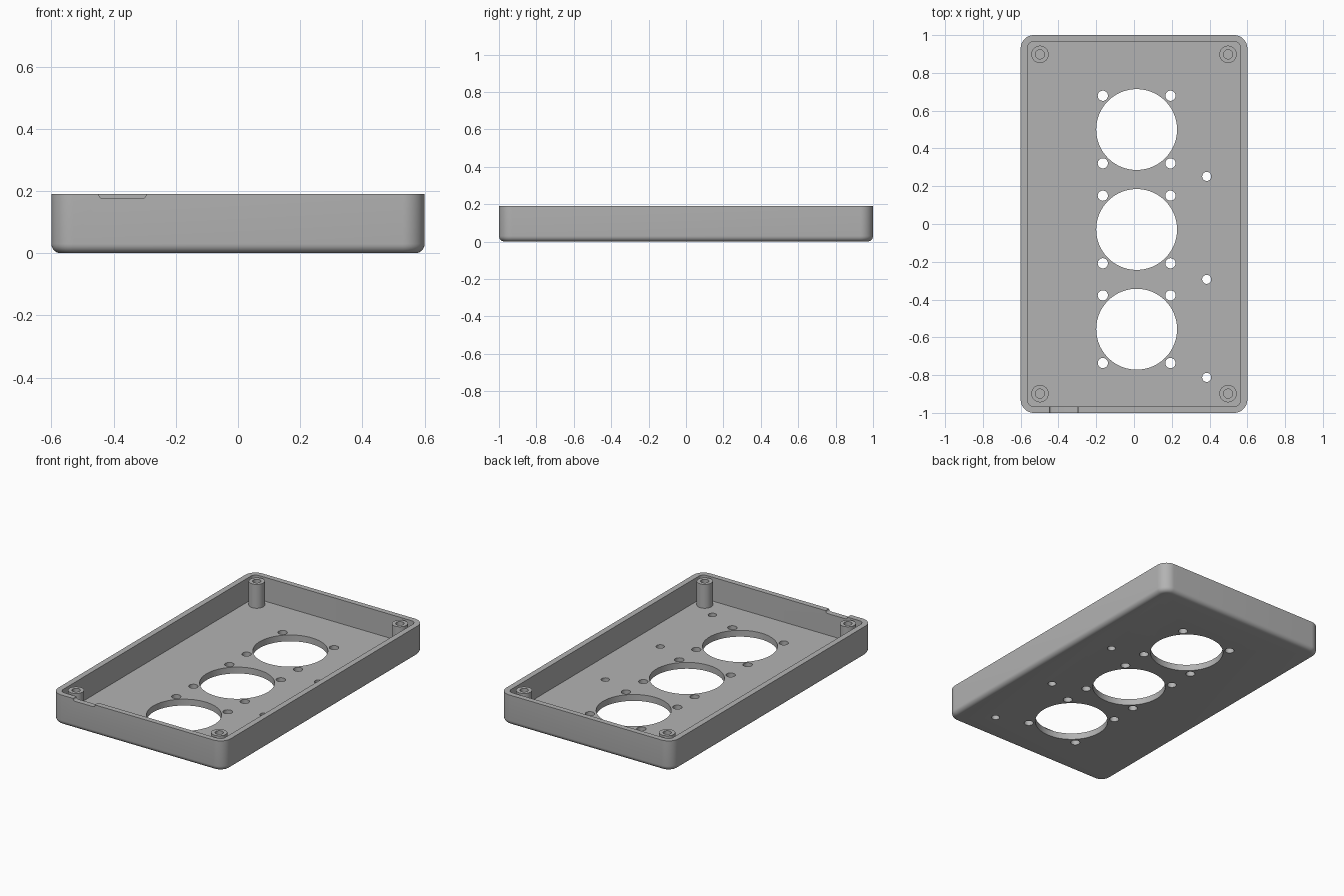
import bpy, bmesh, math

if "Cube" in bpy.data.objects:
    bpy.data.objects.remove(bpy.data.objects["Cube"])

HEIGHT, FLOOR = 0.19, 0.04
grey = bpy.data.materials.new("plain grey")
grey.diffuse_color = (0.45, 0.45, 0.45, 1)
grey.use_nodes = True
grey.node_tree.nodes["Principled BSDF"].inputs["Base Color"].default_value = grey.diffuse_color


def rounded_rect(hx, hy, r, seg=12):
    """Counter-clockwise outline of a rectangle with round corners."""
    pts = []
    for k, (sx, sy) in enumerate([(1, 1), (-1, 1), (-1, -1), (1, -1)]):
        for i in range(seg + 1):
            a = math.pi / 2 * (k + i / seg)
            pts.append((sx * (hx - r) + r * math.cos(a), sy * (hy - r) + r * math.sin(a)))
    return pts


def circle(x, y, r, seg=48):
    return [(x + r * math.cos(2 * math.pi * i / seg), y + r * math.sin(2 * math.pi * i / seg))
            for i in range(seg)]


def loft(bm, rings):
    """Closed solid through a stack of (outline, z) rings, bottom to top."""
    loops = [[bm.verts.new((x, y, z)) for x, y in pts] for pts, z in rings]
    n = len(loops[0])
    for a, b in zip(loops, loops[1:]):
        for i in range(n):
            j = (i + 1) % n
            bm.faces.new((a[i], a[j], b[j], b[i]))
    bm.faces.new(loops[0][::-1])
    bm.faces.new(loops[-1])


def make(name, bm):
    bmesh.ops.recalc_face_normals(bm, faces=bm.faces)
    mesh = bpy.data.meshes.new(name)
    bm.to_mesh(mesh)
    bm.free()
    mesh.materials.append(grey)
    ob = bpy.data.objects.new(name, mesh)
    bpy.context.collection.objects.link(ob)
    return ob


def activate(ob):
    bpy.ops.object.select_all(action='DESELECT')
    ob.select_set(True)
    bpy.context.view_layer.objects.active = ob


def cut(target, bm):
    cutter = make("cutter", bm)
    cutter.hide_render = True
    activate(target)
    mod = target.modifiers.new("cut", 'BOOLEAN')
    mod.operation, mod.solver, mod.object = 'DIFFERENCE', 'EXACT', cutter
    bpy.ops.object.modifier_apply(modifier=mod.name)
    bpy.data.objects.remove(cutter)


# Outer body with a rounded bottom edge
FILLET = 0.03
rings = []
for i in range(7):
    a = math.pi / 2 * i / 6
    d = FILLET * (1 - math.sin(a))
    rings.append((rounded_rect(0.6 - d, 1 - d, 0.07 - d), FILLET * (1 - math.cos(a))))
rings.append((rounded_rect(0.6, 1, 0.07), HEIGHT))
bm = bmesh.new()
loft(bm, rings)
tray = make("tray", bm)

# Hollow interior
bm = bmesh.new()
inner = rounded_rect(0.564, 0.966, 0.034)
loft(bm, [(inner, FLOOR), (inner, HEIGHT + 0.1)])
cut(tray, bm)

# Round openings, their screw holes and the side holes
holes = [(0.385, y, 0.024) for y in (0.252, -0.293, -0.812)]
for y in (0.5, -0.029, -0.557):
    holes.append((0.014, y, 0.214))
    holes += [(0.014 + sx * 0.179, y + sy * 0.179, 0.027) for sx in (-1, 1) for sy in (-1, 1)]
bm = bmesh.new()
for x, y, r in holes:
    pts = circle(x, y, r, 96 if r > 0.1 else 32)
    loft(bm, [(pts, -0.05), (pts, FLOOR + 0.05)])
cut(tray, bm)

# Shallow cable notch in the front rim
bm = bmesh.new()
x0, x1, z0, r = -0.447, -0.296, HEIGHT - 0.0145, 0.0125
outline = [(x1, HEIGHT + 0.05), (x0, HEIGHT + 0.05)]
for cx, start in ((x0 + r, math.pi), (x1 - r, 1.5 * math.pi)):
    for i in range(7):
        a = start + math.pi / 2 * i / 6
        outline.append((cx + r * math.cos(a), z0 + r + r * math.sin(a)))
front = bm.faces.new([bm.verts.new((x, -1.05, z)) for x, z in outline])
ext = bmesh.ops.extrude_face_region(bm, geom=[front])
bmesh.ops.translate(bm, vec=(0, 0.11, 0), verts=[v for v in ext['geom'] if isinstance(v, bmesh.types.BMVert)])
cut(tray, bm)

# Corner screw posts with blind holes
bm = bmesh.new()
for sx in (-1, 1):
    for sy in (-1, 1):
        out, bore = circle(sx * 0.498, sy * 0.898, 0.046), circle(sx * 0.498, sy * 0.898, 0.024)
        loft(bm, [(out, FLOOR - 0.005), (out, HEIGHT), (bore, HEIGHT), (bore, FLOOR + 0.001)])
posts = make("screw_posts", bm)

for ob in (tray, posts):
    activate(ob)
    bpy.ops.object.shade_smooth_by_angle(angle=math.radians(30))
